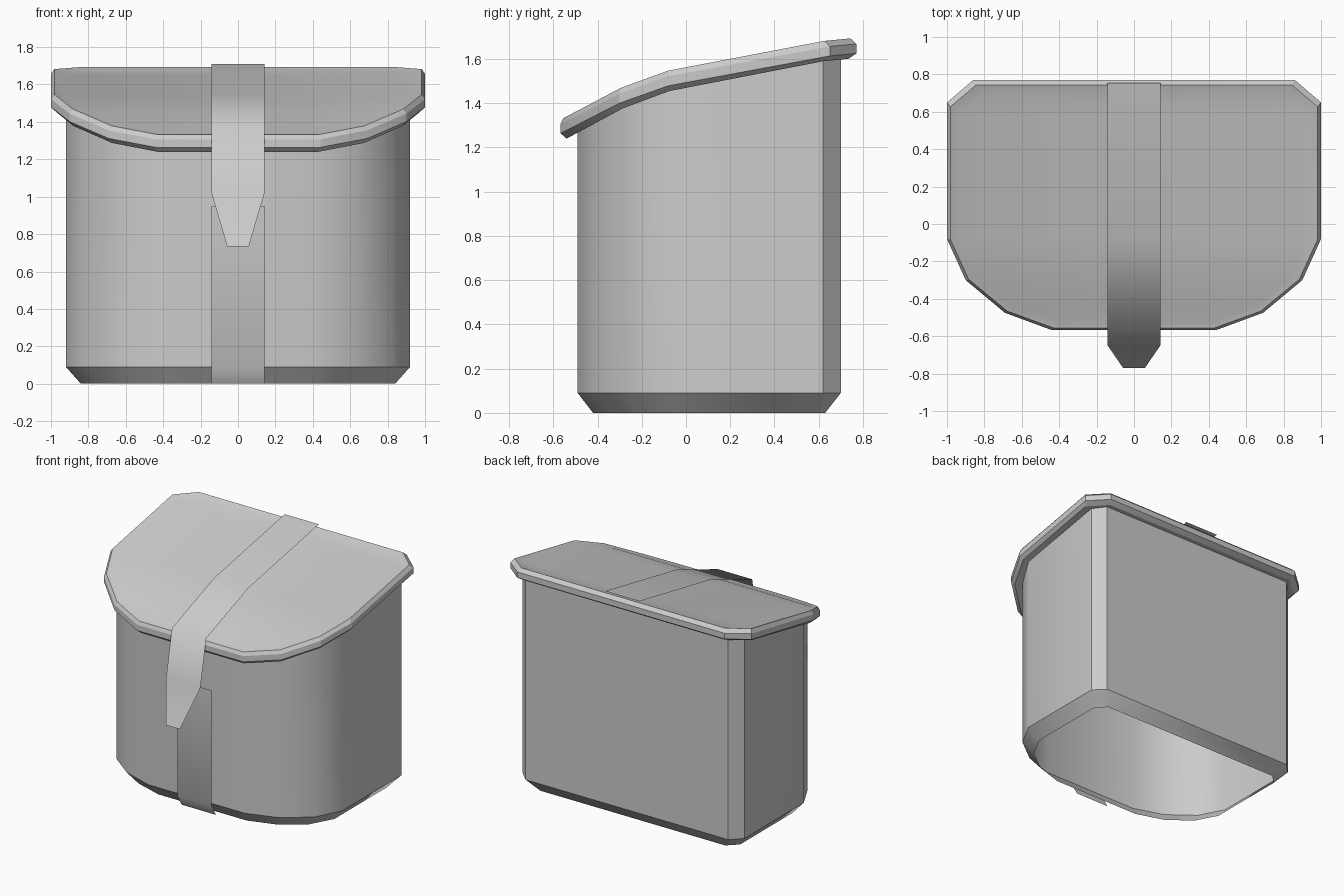
import bpy, bmesh, math

if "Cube" in bpy.data.objects:
    bpy.data.objects.remove(bpy.data.objects["Cube"])

# Half outlines (x, y) from back to front, mirrored across x = 0
LID = [(0.86, 0.77), (1.0, 0.65), (1.0, -0.08), (0.90, -0.30), (0.69, -0.475), (0.44, -0.567)]
BODY = [(0.84, 0.70), (0.92, 0.62), (0.92, -0.08), (0.82, -0.27), (0.63, -0.415), (0.40, -0.49)]
# Lid top height against y
SLOPE = [(-0.567, 1.332), (-0.29, 1.474), (-0.08, 1.547), (0.65, 1.682), (0.77, 1.693)]


def height(y):
    for (y0, z0), (y1, z1) in zip(SLOPE, SLOPE[1:]):
        if y <= y1:
            return z0 + (z1 - z0) * (y - y0) / (y1 - y0)
    return SLOPE[-1][1]


def finish(bm, name, angle):
    mesh = bpy.data.meshes.new(name)
    bm.to_mesh(mesh)
    bm.free()
    ob = bpy.data.objects.new(name, mesh)
    bpy.context.collection.objects.link(ob)
    bpy.ops.object.select_all(action='DESELECT')
    ob.select_set(True)
    bpy.context.view_layer.objects.active = ob
    bpy.ops.object.shade_smooth_by_angle(angle=math.radians(angle))
    return ob


def loft(name, half_rings, angle, capped):
    """Skin mirrored half rings from bottom to top; the cap is strips across x."""
    bm = bmesh.new()
    rings = []
    for half in half_rings:
        pts = half + [(-x, y, z) for x, y, z in reversed(half)]
        rings.append([bm.verts.new(p) for p in reversed(pts)])
    n = len(rings[0])
    for a, b in zip(rings, rings[1:]):
        for i in range(n):
            j = (i + 1) % n
            bm.faces.new((a[i], a[j], b[j], b[i]))
    if capped:
        for i in range(n // 2 - 1):
            bm.faces.new([rings[-1][k] for k in (i, i + 1, n - 2 - i, n - 1 - i)])
    return finish(bm, name, angle)


def sheet(name, path, angle):
    """Flat strap from (half width, y, z) stations."""
    bm = bmesh.new()
    rows = [(bm.verts.new((-w, y, z)), bm.verts.new((w, y, z))) for w, y, z in path]
    for (l0, r0), (l1, r1) in zip(rows, rows[1:]):
        bm.faces.new((l0, l1, r1, r0))
    return finish(bm, name, angle)


def ring(outline, sx, sy, cy, drop):
    """Lid ring: outline shrunk about y = cy, lowered from the lid top."""
    return [(x * sx, cy + (y - cy) * sy, height(y) - drop) for x, y in outline]


# Pouch body: open shell with chamfered foot, top edge meeting the lid
neck = ring(BODY, 1.0, 1.0, 0.0, 0.085)
loft("pouch_body", [
    [(x * 0.913, 0.1 + (y - 0.1) * 0.882, 0.0) for x, y in BODY],
    [(x, y, 0.09) for x, y in BODY],
    neck,
], 34, False)

# Lid: underside lip, bevelled rim, slightly sunken top
loft("lid", [
    neck,
    ring(LID, 0.975, 0.954, 0.017, 0.092),
    ring(LID, 1.0, 1.0, 0.0, 0.068),
    ring(LID, 1.0, 1.0, 0.0, 0.025),
    ring(LID, 0.982, 0.971, -0.154, 0.0),
    [(x * 0.93, y0, height(y0) - 0.015)
     for x, y0 in [(x, -0.08 + (y + 0.08) * 0.92) for x, y in LID]],
], 20, True)

# Closing strap over the lid, with tapered tip
sheet("closing_strap", [
    (0.142, 0.755, 1.71), (0.142, -0.085, 1.55), (0.142, -0.58, 1.365),
    (0.142, -0.648, 1.02), (0.058, -0.77, 0.735)], 65)

# Lower strap on the front of the body
sheet("lower_strap", [
    (0.142, -0.515, 0.95), (0.142, -0.515, 0.085), (0.142, -0.465, 0.0)], 60)
